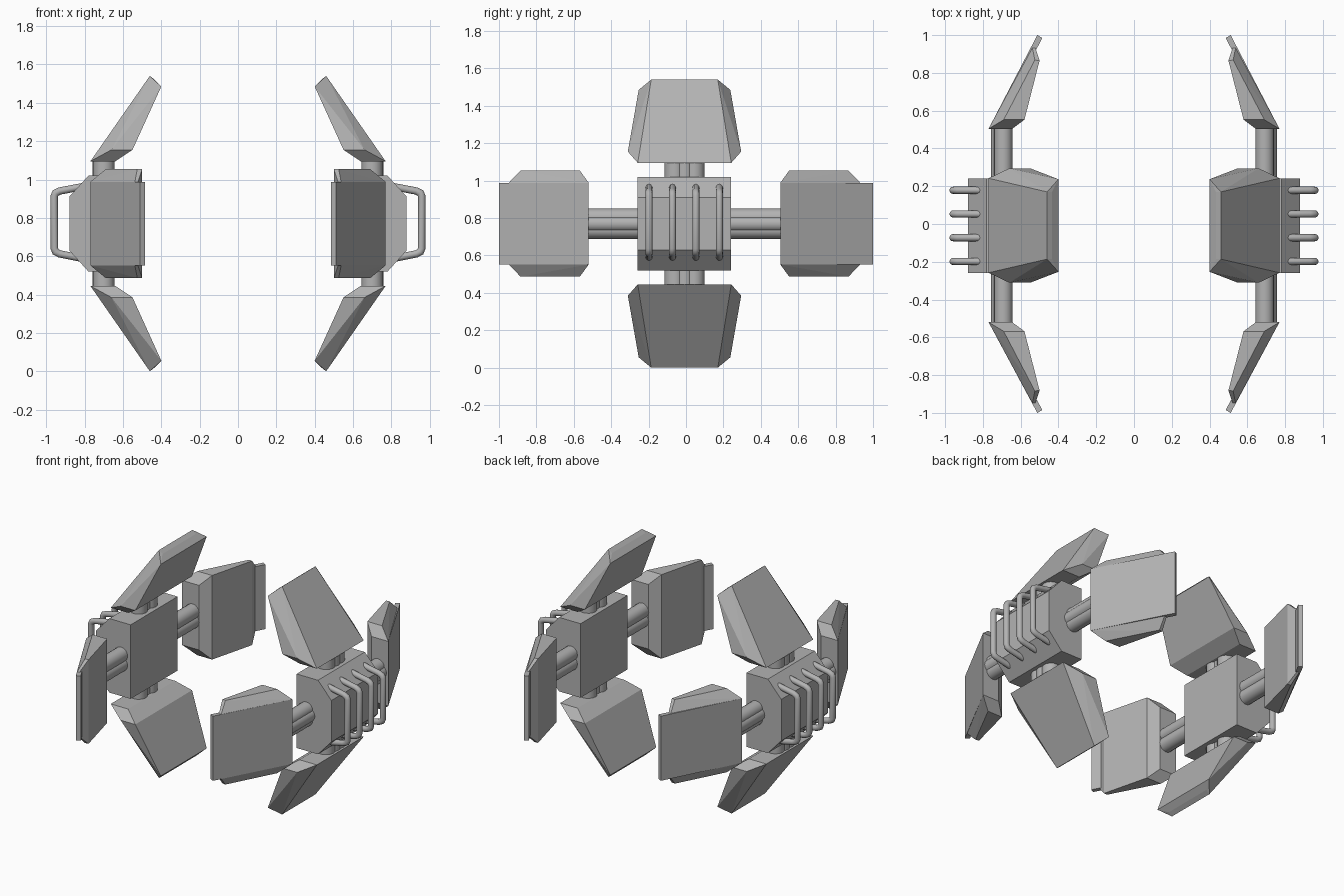
import bpy, bmesh, math
from mathutils import Vector

if "Cube" in bpy.data.objects:
    bpy.data.objects.remove(bpy.data.objects["Cube"])

ZC, YC = 0.77, -0.008   # centre of each pod in height and depth

grey = bpy.data.materials.new("plain grey")
grey.diffuse_color = (0.45, 0.45, 0.45, 1)
grey.use_nodes = True
grey.node_tree.nodes["Principled BSDF"].inputs["Base Color"].default_value = grey.diffuse_color


def finish(name, bm, smooth=False):
    bmesh.ops.recalc_face_normals(bm, faces=bm.faces)
    me = bpy.data.meshes.new(name)
    bm.to_mesh(me)
    bm.free()
    me.materials.append(grey)
    ob = bpy.data.objects.new(name, me)
    bpy.context.collection.objects.link(ob)
    if smooth:
        bpy.ops.object.select_all(action='DESELECT')
        bpy.context.view_layer.objects.active = ob
        ob.select_set(True)
        bpy.ops.object.shade_smooth_by_angle(angle=math.radians(50))
    return ob


def hull(name, parts):
    """One convex solid for each point set."""
    bm = bmesh.new()
    for pts in parts:
        vs = [bm.verts.new(p) for p in pts]
        res = bmesh.ops.convex_hull(bm, input=vs)
        junk = {v for v in res["geom_interior"] if isinstance(v, bmesh.types.BMVert)}
        bmesh.ops.delete(bm, geom=list(junk), context='VERTS')
    bmesh.ops.dissolve_limit(bm, angle_limit=0.02, verts=bm.verts, edges=bm.edges)
    return finish(name, bm)


def tube(name, path, r, n=16):
    """Round bar swept along a path that lies in the xz plane or is straight."""
    path = [Vector(p) for p in path]
    bm = bmesh.new()
    rings = []
    for i, p in enumerate(path):
        d0 = (p - path[i - 1]).normalized() if i else None
        d1 = (path[i + 1] - p).normalized() if i + 1 < len(path) else None
        t = ((d0 or d1) + (d1 or d0)).normalized()
        side = Vector((0, 1, 0)) if abs(t.y) < 0.5 else Vector((0, 0, 1))
        up = t.cross(side)
        stretch = 1 / max(0.5, t.dot(d0 or d1))
        rings.append([bm.verts.new(p + r * (math.cos(a) * side + math.sin(a) * stretch * up))
                      for a in (2 * math.pi * k / n for k in range(n))])
    for a, b in zip(rings, rings[1:]):
        for k in range(n):
            bm.faces.new((a[k], a[(k + 1) % n], b[(k + 1) % n], b[k]))
    bm.faces.new(rings[0])
    bm.faces.new(rings[-1])
    return finish(name, bm, True)


# x, distance along the arm, half width
VERTICAL_PANEL = [(0.77, 0.325, 0.25), (0.64, 0.325, 0.25), (0.66, 0.385, 0.303),
                  (0.55, 0.385, 0.303), (0.40, 0.715, 0.245), (0.434, 0.75, 0.178),
                  (0.46, 0.77, 0.178)]
SIDE_PANEL = [(0.77, 0.512, 0.218), (0.645, 0.512, 0.218), (0.69, 0.56, 0.284),
              (0.58, 0.56, 0.284), (0.50, 0.873, 0.284), (0.525, 0.876, 0.284),
              (0.538, 0.94, 0.218), (0.522, 0.94, 0.218)]
SIDE_LIP = [(0.77, 0.512, 0.218), (0.74, 0.512, 0.218),
            (0.485, 0.985, 0.218), (0.512, 1.0, 0.218)]
HUB = [(0.62, 0.25), (0.78, 0.25), (0.88, 0.14)]
HANDLE = [(0.81, 0.193), (0.93, 0.17), (0.951, 0.16), (0.958, 0.145),
          (0.958, -0.13), (0.951, -0.147), (0.93, -0.158), (0.81, -0.182)]

for m, pod in ((1, "right"), (-1, "left")):
    # central block with sloped outer edges
    hull(pod + "_hub", [[(m * x, y, ZC + s * z) for x, z in HUB
                         for s in (-1, 1) for y in (-0.26, 0.24)]])
    # four guard bars on the outside
    for i in range(4):
        y = -0.198 + 0.1255 * i
        tube(f"{pod}_handle_{i + 1}", [(m * x, y, ZC + z) for x, z in HANDLE], 0.019, 12)

    for s, end in ((1, "upper"), (-1, "lower")):
        # tapered plates above and below
        hull(f"{pod}_{end}_panel", [[(m * x, YC + k * w, ZC + s * d)
                                     for x, d, w in VERTICAL_PANEL for k in (-1, 1)]])
        # bundle of three rods to each plate
        for j, (x, off, r) in enumerate(((0.708, 0, 0.05), (0.70, -0.052, 0.056),
                                         (0.70, 0.052, 0.056))):
            tube(f"{pod}_{end}_strut_{j + 1}",
                 [(m * x, YC + off, ZC + s * 0.2), (m * x, YC + off, ZC + s * 0.328)], r)

    for s, end in ((1, "back"), (-1, "front")):
        # plates in front and behind, with a thin lip at the tip
        hull(f"{pod}_{end}_panel", [[(m * x, s * d + (YC if d < 0.98 else 0), ZC + k * w)
                                     for x, d, w in shape for k in (-1, 1)]
                                    for shape in (SIDE_PANEL, SIDE_LIP)])
        for j, (x, off, r) in enumerate(((0.713, 0, 0.044), (0.692, -0.032, 0.049),
                                         (0.692, 0.032, 0.049))):
            tube(f"{pod}_{end}_strut_{j + 1}",
                 [(m * x, YC + s * 0.2, ZC + off), (m * x, YC + s * 0.515, ZC + off)], r)
